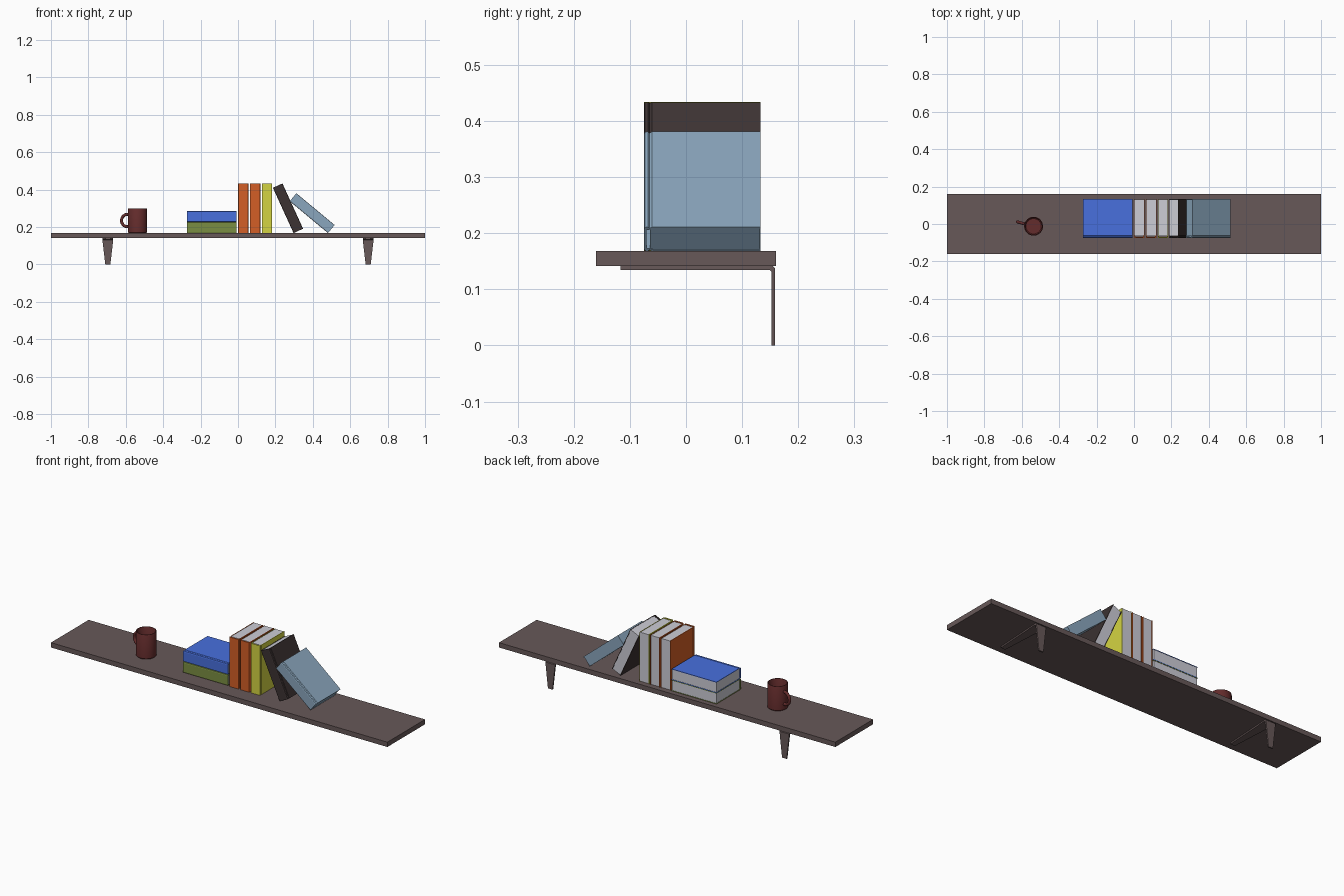
import bpy, bmesh, math
from mathutils import Vector, Matrix

if "Cube" in bpy.data.objects:
    bpy.data.objects.remove(bpy.data.objects["Cube"])


def mat(name, r, g, b):
    lin = [((c / 255 + 0.055) / 1.055) ** 2.4 for c in (r, g, b)]
    m = bpy.data.materials.new(name)
    m.diffuse_color = (*lin, 1)
    m.use_nodes = True
    m.node_tree.nodes["Principled BSDF"].inputs["Base Color"].default_value = m.diffuse_color
    return m


WOOD = mat("brown grey wood", 103, 88, 88)
MUG = mat("dark red ceramic", 100, 44, 44)
BLUE = mat("blue cover", 72, 112, 222)
OLIVE = mat("olive cover", 122, 141, 66)
ORANGE = mat("orange cover", 212, 95, 38)
YELLOW = mat("yellow cover", 212, 212, 66)
DARK = mat("dark cover", 60, 50, 50)
PALE = mat("pale blue cover", 138, 166, 189)
PAPER = mat("paper", 205, 205, 214)


def finish(bm, name, material, matrix=None):
    bmesh.ops.recalc_face_normals(bm, faces=bm.faces)
    if matrix:
        bm.transform(matrix)
    me = bpy.data.meshes.new(name)
    bm.to_mesh(me)
    bm.free()
    ob = bpy.data.objects.new(name, me)
    bpy.context.collection.objects.link(ob)
    me.materials.append(material)
    return ob


def smooth(ob):
    bpy.ops.object.select_all(action='DESELECT')
    ob.select_set(True)
    bpy.context.view_layer.objects.active = ob
    bpy.ops.object.shade_smooth_by_angle(angle=math.radians(35))


def loft(bm, rings):
    """Join rings of points into a closed, capped solid."""
    vs = [[bm.verts.new(p) for p in r] for r in rings]
    n = len(vs[0])
    for a, b in zip(vs, vs[1:]):
        for i in range(n):
            bm.faces.new((a[i], a[(i + 1) % n], b[(i + 1) % n], b[i]))
    bm.faces.new(vs[0])
    bm.faces.new(vs[-1])


def prism(name, profile, z0, z1, material, matrix):
    bm = bmesh.new()
    loft(bm, [[(x, y, z) for x, y in profile] for z in (z0, z1)])
    return finish(bm, name, material, matrix)


# shelf board
bm = bmesh.new()
bmesh.ops.create_cube(bm, size=1)
finish(bm, "shelf_board", WOOD,
       Matrix.Translation((0, 0, 0.155)) @ Matrix.Diagonal((2, 0.32, 0.026, 1)))

# L-shaped tapered brackets: outer y,z, inner y,z, half width
SECTIONS = [(-0.117, 0.142, -0.117, 0.1345, 0.0135),
            (0.154, 0.142, 0.149, 0.1345, 0.029),
            (0.159, 0.137, 0.152, 0.1315, 0.029),
            (0.159, 0, 0.152, 0, 0.0135)]
for side, sx in (("left", -0.696), ("right", 0.696)):
    bm = bmesh.new()
    loft(bm, [[(sx - w, oy, oz), (sx + w, oy, oz), (sx + w, iy, iz), (sx - w, iy, iz)]
              for oy, oz, iy, iz, w in SECTIONS])
    finish(bm, side + "_bracket", WOOD)


# books: C-shaped cover with rounded spine and hinge groove, plus page block
H = 0.266


def book(name, cover, matrix, w=0.028, paper=PAPER):
    outer = [(w - 0.006, -0.075), (w - 0.0015, -0.0735), (w, -0.070), (w, -0.068),
             (w - 0.003, -0.065), (w, -0.061), (w, 0.133), (w - 0.003, 0.133)]
    inner = [(w - 0.003, -0.058), (w - 0.006, -0.064), (w - 0.007, -0.070)]
    half = outer + inner
    prism(name + "_cover", half + [(-x, y) for x, y in reversed(half)], 0, H, cover, matrix)
    page = [(w - 0.003, 0.1315)] + inner[:2]
    prism(name + "_pages", page + [(-x, y) for x, y in reversed(page)],
          0.0015, H - 0.0015, paper, matrix)


TOP = 0.168

# upright books
for name, cover, x in (("first_orange_book", ORANGE, 0.028),
                       ("second_orange_book", ORANGE, 0.0915),
                       ("yellow_book", YELLOW, 0.155)):
    book(name, cover, Matrix.Translation((x, 0, TOP)))

# stacked books lying flat
for name, cover, z in (("olive_flat_book", OLIVE, 0.1975), ("blue_flat_book", BLUE, 0.2567)):
    book(name, cover, Matrix.Translation((-0.274, 0, z)) @ Matrix.Rotation(math.pi / 2, 4, 'Y'),
         w=0.0293)

# leaning books pivot on their lower left edge
for name, cover, x, deg, paper in (("dark_leaning_book", DARK, 0.297, -24.5, PAPER),
                                   ("pale_leaning_book", PALE, 0.481, -50.3, PALE)):
    book(name, cover, Matrix.Translation((x, 0, TOP)) @ Matrix.Rotation(math.radians(deg), 4, 'Y')
         @ Matrix.Translation((0.028, 0, 0)), paper=paper)

# mug body, lathed and hollow
mug_at = Matrix.Translation((-0.537, -0.012, TOP)) @ Matrix.Rotation(math.radians(165), 4, 'Z')
bm = bmesh.new()
MUG_PROFILE = [(0.047, 0), (0.0505, 0.004), (0.0505, 0.129), (0.049, 0.132),
               (0.046, 0.132), (0.0445, 0.129), (0.0445, 0.010), (0.041, 0.007)]
loft(bm, [[(r * math.cos(a * math.tau / 32), r * math.sin(a * math.tau / 32), z)
           for a in range(32)] for r, z in MUG_PROFILE])
smooth(finish(bm, "mug_body", MUG, mug_at))

# mug handle: a round tube swept along an arc
bm = bmesh.new()
rings = []
for i in range(17):
    a = math.radians(-100 + 200 * i / 16)
    d = Vector((math.cos(a), 0, math.sin(a)))
    c = Vector((0.056, 0, 0.067)) + d * 0.033
    rings.append([c + 0.008 * (d * math.cos(t * math.tau / 12) + Vector((0, math.sin(t * math.tau / 12), 0)))
                  for t in range(12)])
loft(bm, rings)
smooth(finish(bm, "mug_handle", MUG, mug_at))
